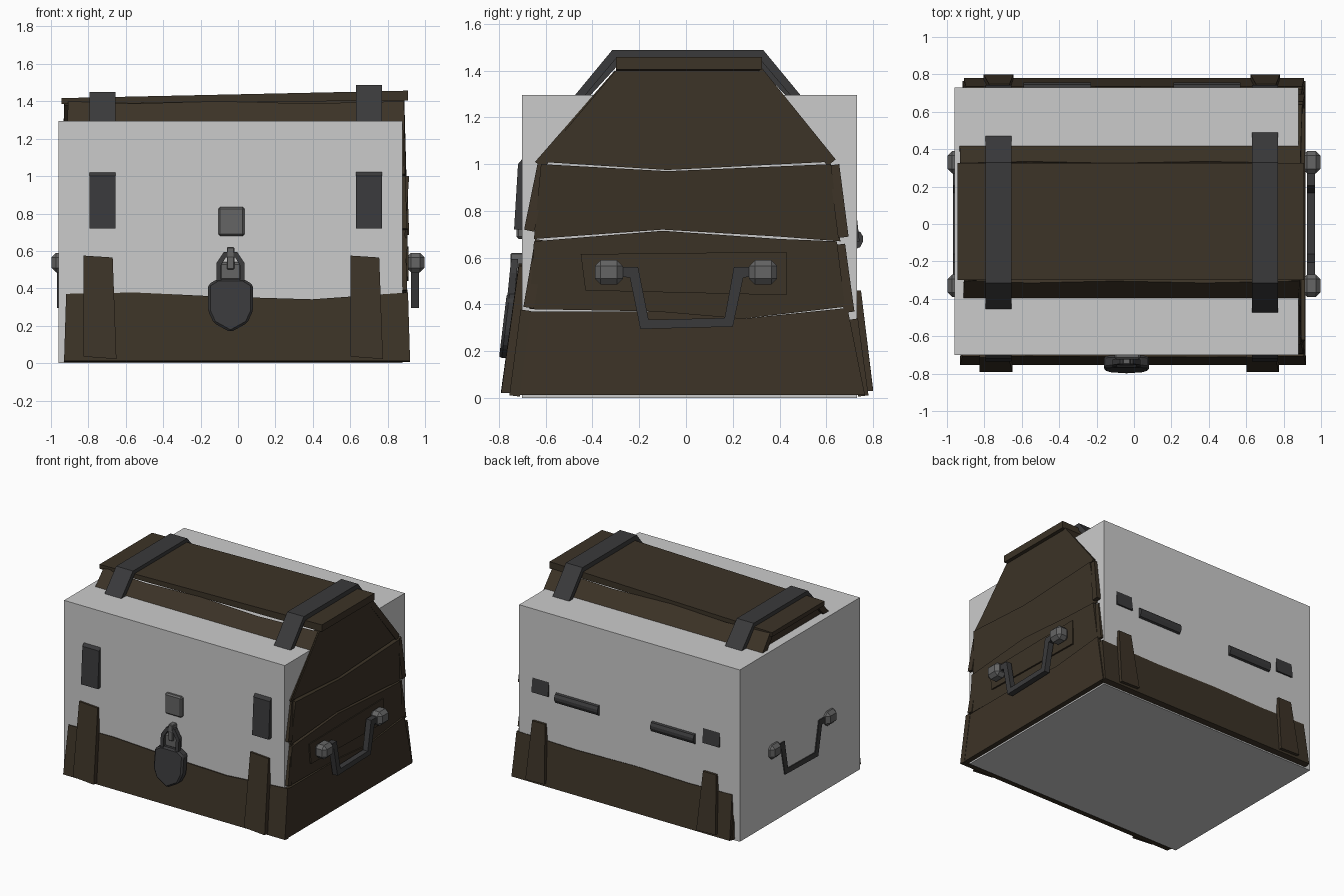
import bpy, bmesh
from mathutils import Vector

if "Cube" in bpy.data.objects:
    bpy.data.objects.remove(bpy.data.objects["Cube"])


def material(name, c):
    m = bpy.data.materials.new(name)
    m.diffuse_color = (*c, 1)
    m.use_nodes = True
    m.node_tree.nodes["Principled BSDF"].inputs["Base Color"].default_value = m.diffuse_color
    return m


WOOD = material("dark_wood", (0.045, 0.033, 0.02))
IRON = material("iron", (0.042, 0.042, 0.044))
STEEL = material("worn_steel", (0.13, 0.13, 0.13))


def prism(name, pts, offset, mat=None, bevel=0):
    """Extrude one planar outline along an offset vector."""
    bm = bmesh.new()
    face = bm.faces.new([bm.verts.new(p) for p in pts])
    ext = bmesh.ops.extrude_face_region(bm, geom=[face], use_keep_orig=True)
    vs = [v for v in ext["geom"] if isinstance(v, bmesh.types.BMVert)]
    bmesh.ops.translate(bm, verts=vs, vec=Vector(offset))
    bmesh.ops.recalc_face_normals(bm, faces=bm.faces)
    if bevel:
        bmesh.ops.bevel(bm, geom=list(bm.edges), offset=bevel, segments=1, affect='EDGES')
    me = bpy.data.meshes.new(name)
    bm.to_mesh(me)
    bm.free()
    ob = bpy.data.objects.new(name, me)
    bpy.context.collection.objects.link(ob)
    if mat:
        me.materials.append(mat)
    return ob


def box(name, x, y, z, mat=None, bevel=0):
    pts = [(x[0], y[0], z[0]), (x[1], y[0], z[0]), (x[1], y[0], z[1]), (x[0], y[0], z[1])]
    return prism(name, pts, (0, y[1] - y[0], 0), mat, bevel)


def long_plank(name, lo, hi, xs, wave, depth=0.045):
    """Plank along x lying on the slope lo -> hi (y, z), with a wavy top edge."""
    a, b = Vector((0, *lo)), Vector((0, *hi))
    x0, x1 = xs
    pts = [a + Vector((x0, 0, 0)), a + Vector((x1, 0, 0))]
    for t, w in zip((1, 0.72, 0.45, 0.2, 0), wave):
        x = x0 + (x1 - x0) * t
        pts.append(a.lerp(b, 1 + w) + Vector((x * 0.988, 0, 0)))
    n = Vector((0, a.z - b.z, b.y - a.y)).normalized()
    if n.dot(Vector((0, a.y, a.z - 0.3))) > 0:
        n = -n
    return prism(name, pts, n * depth, WOOD)


# Plain inner body
box("inner_body", (-0.96, 0.88), (-0.70, 0.73), (0, 1.295))

# Front and back planks
wave = (0, -0.1, -0.06, 0.0, -0.02)
flat = (0, -0.03, 0.0, -0.03, 0)
rows = [
    ("front_bottom_plank", (-0.755, 0.012), (-0.707, 0.378), (-0.93, 0.92), wave),
    ("front_middle_plank", (-0.695, 0.39), (-0.645, 0.68), (-0.92, 0.905), flat),
    ("front_lid_plank", (-0.692, 0.72), (-0.635, 1.0), (-0.93, 0.905), flat),
    ("front_lid_slope", (-0.645, 1.01), (-0.305, 1.40), (-0.92, 0.89), flat),
    ("back_bottom_plank", (0.78, 0.012), (0.735, 0.34), (-0.91, 0.91), flat),
    ("back_middle_plank", (0.72, 0.37), (0.68, 0.66), (-0.92, 0.90), flat),
    ("back_lid_plank", (0.695, 0.69), (0.655, 1.0), (-0.92, 0.915), flat),
    ("back_lid_slope", (0.64, 1.02), (0.325, 1.41), (-0.94, 0.90), flat),
]
for r in rows:
    long_plank(*r)

# Lid top board, rising toward the right
prism("lid_top_board", [(-0.945, -0.30, 1.385), (0.91, -0.30, 1.405), (0.91, -0.30, 1.457),
                        (-0.945, -0.30, 1.417)], (0, 0.625, 0), WOOD)

# Side planks: outline in y, z with outer x at bottom and top
sides = [
    ("side_bottom_plank", 0.918, 0.905,
     [(-0.755, .012), (.765, .012), (.69, .385), (.25, .34), (-.1, .37), (-.69, .37)]),
    ("side_middle_plank", 0.898, 0.908,
     [(-.67, .38), (-.1, .37), (.25, .34), (.68, .39), (.645, .67), (.4, .68), (-.1, .715), (-.65, .67)]),
    ("side_lid_plank", 0.893, 0.915,
     [(-.65, .68), (-.1, .72), (.4, .69), (.66, .67), (.62, 1.0), (-.08, .97), (-.62, 1.0)]),
    ("side_lid_end", 0.895, 0.888,
     [(-.63, 1.01), (-.08, .975), (.62, 1.01), (.31, 1.40), (-.30, 1.40)]),
]
plate = [(-.45, .615), (-.43, .46), (.43, .44), (.43, .625)]
bar = [(-.29, .52), (-.24, .515), (-.195, .295), (.20, .305), (.245, .515), (.29, .52),
       (.29, .56), (.205, .56), (.165, .342), (-.16, .335), (-.205, .56), (-.29, .56)]
for s, tag in ((1, "right"), (-1, "left")):
    for name, xb, xt, o in sides:
        z0, z1 = o[0][1], max(p[1] for p in o)
        pts = [(s * (xb + (xt - xb) * (z - z0) / (z1 - z0)), y, z) for y, z in o]
        prism(f"{tag}_{name}", pts, (-s * 0.045, 0, 0), WOOD)
    # Carrying handle
    prism(f"{tag}_handle_plate", [(s * 0.912, y, z) for y, z in plate], (-s * .03, 0, 0), WOOD)
    prism(f"{tag}_handle_bar", [(s * 0.925, y, z) for y, z in bar], (s * 0.042, 0, 0), IRON)
    for y, end in ((-0.33, "front"), (0.33, "back")):
        box(f"{tag}_handle_{end}_mount", sorted((s * 0.90, s * 0.998)), (y - .06, y + .06),
            (.485, .59), STEEL, 0.025)

# Iron bands over the lid, wooden battens below
for tag, x0, x1, dz in (("left", -0.795, -0.655, -0.038), ("right", 0.632, 0.77, 0)):
    path = [(-.735, .72), (-.718, 1.0), (-.315, 1.488 + dz), (.33, 1.488 + dz),
            (.70, 1.04), (.742, .67)]
    ring = path + [(y * .945, z - (.035 if z > 1.2 else 0)) for y, z in reversed(path)]
    prism(f"{tag}_lid_band", [(x0, y, z) for y, z in ring], (x1 - x0, 0, 0), IRON)
    xa, xb = x0 - 0.03, x1 - 0.005
    prism(f"{tag}_front_batten", [(xa, -.79, .035), (xb + .01, -.79, .022), (xb - .01, -.715, .565),
                                  (xa, -.715, .575)], (0, 0.04, 0), WOOD)
    prism(f"{tag}_back_batten", [(x0 - .01, .80, .035), (x1 + .01, .80, .03), (x1 - .01, .748, .46),
                                 (x0 + .02, .748, .46)], (0, -0.045, 0), WOOD)

# Hinge barrels
hexa = [(.718, .635), (.745, .645), (.757, .67), (.757, .69), (.745, .71), (.718, .72)]
for x, tag in ((-0.59, "left"), (0.21, "right")):
    prism(f"{tag}_hinge", [(x, y, z) for y, z in hexa], (0.36, 0, 0), IRON)

# Hasp and padlock
cx = -0.04
box("hasp_plate", (-.105, .035), (-.725, -.64), (.68, .835), STEEL, 0.01)
box("lock_staple_plate", (-.10, .02), (-.735, -.68), (.44, .54), STEEL, 0.012)
ring = [(-.02, .50), (-.02, .62), (.02, .62), (.02, .50)]
prism("hasp_ring", [(cx + x, -.75, z) for x, z in ring], (0, 0.06, 0), STEEL, 0.005)
outer = [(-.075, .42), (-.075, .535), (-.035, .595), (.035, .595), (.075, .535), (.075, .42)]
inner = [(.05, .42), (.05, .525), (.025, .565), (-.025, .565), (-.05, .525), (-.05, .42)]
prism("padlock_shackle", [(cx + x, -.765 + (z - .42) * .1, z) for x, z in outer + inner],
      (0, 0.03, 0), IRON)
body = [(-.12, .42), (-.07, .45), (.07, .45), (.12, .42), (.12, .28), (.09, .215),
        (0, .165), (-.09, .215), (-.12, .28)]
prism("padlock_body", [(cx + x, -.80 + (z - .165) * .12, z) for x, z in body],
      (0, 0.065, 0), IRON, 0.012)
